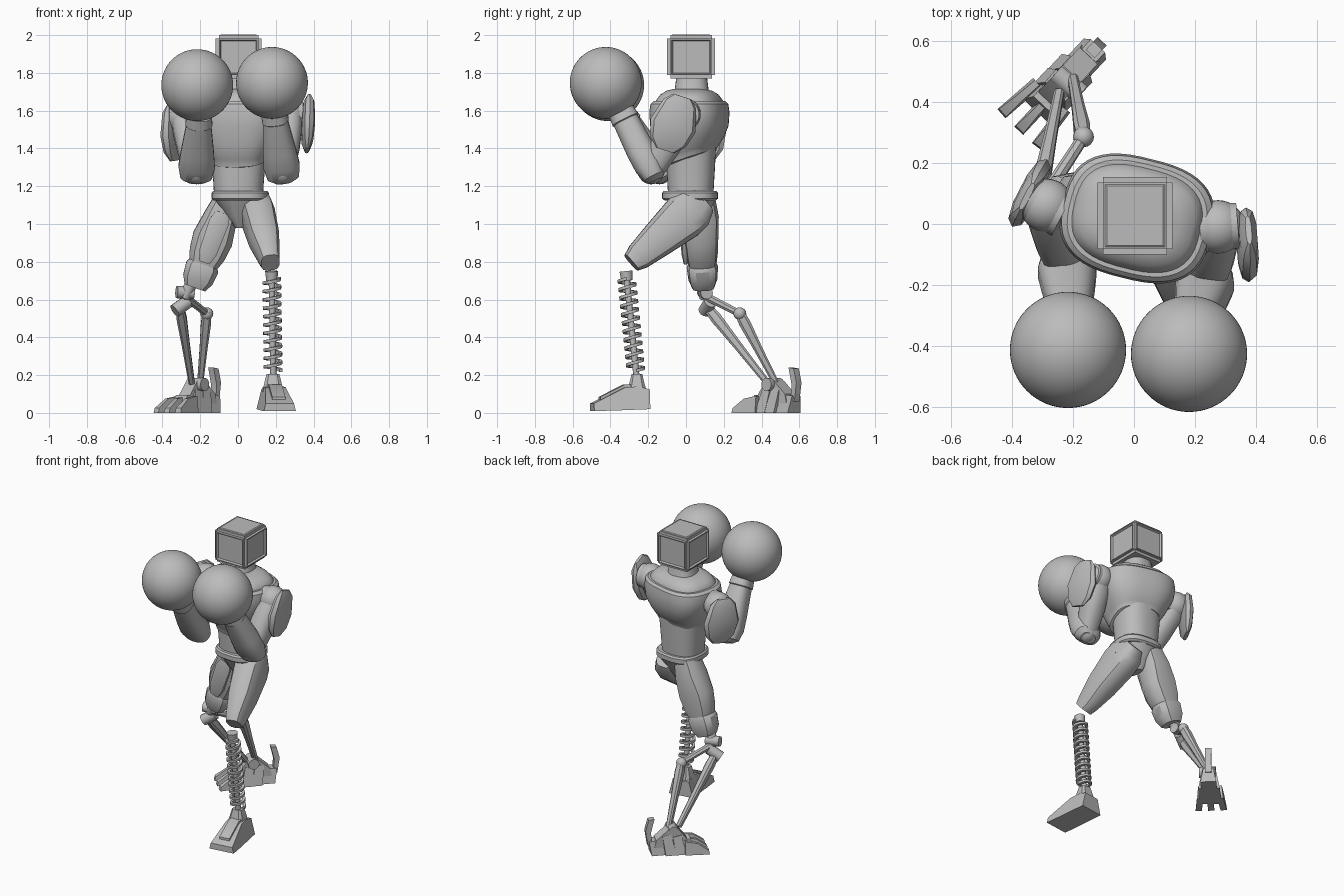
import bpy, bmesh, math
from mathutils import Vector, Matrix

cube = bpy.data.objects.get("Cube")
if cube:
    bpy.data.objects.remove(cube, do_unlink=True)

GREY = bpy.data.materials.new("plain grey")
GREY.use_nodes = True
GREY.diffuse_color = (0.5, 0.5, 0.5, 1)
GREY.node_tree.nodes["Principled BSDF"].inputs["Base Color"].default_value = (0.5, 0.5, 0.5, 1)


def finish(name, bm, matrix=None, angle=35):
    if matrix is not None:
        bm.transform(matrix)
    bmesh.ops.recalc_face_normals(bm, faces=bm.faces[:])
    me = bpy.data.meshes.new(name)
    bm.to_mesh(me)
    bm.free()
    me.materials.append(GREY)
    ob = bpy.data.objects.new(name, me)
    bpy.context.collection.objects.link(ob)
    bpy.ops.object.select_all(action='DESELECT')
    ob.select_set(True)
    bpy.context.view_layer.objects.active = ob
    bpy.ops.object.shade_smooth_by_angle(angle=math.radians(angle))
    return ob


def frame(a, b, side=(1, 0, 0)):
    """Local z runs from a to b, local x leans towards side."""
    a, z = Vector(a), (Vector(b) - Vector(a)).normalized()
    x = Vector(side)
    x = (x - z * x.dot(z)).normalized()
    m = Matrix((x, z.cross(x), z)).transposed().to_4x4()
    m.translation = a
    return m


def skin(bm, rings, closed=True):
    n = len(rings[0])
    for r, s in zip(rings, rings[1:]):
        for i in range(n):
            bm.faces.new((r[i], r[(i + 1) % n], s[(i + 1) % n], s[i]))
    if closed:
        bm.faces.new(rings[0])
        bm.faces.new(rings[-1])


def loft(name, rings, n=8, power=2.0, matrix=None, shear=None):
    """Rings of (height, x radius, y radius) with superellipse outline."""
    bm = bmesh.new()
    loops = []
    for z, rx, ry in rings:
        loop = []
        for i in range(n):
            t = 2 * math.pi * (i + 0.5) / n
            c, s = math.cos(t), math.sin(t)
            x = rx * math.copysign(abs(c) ** (2 / power), c)
            y = ry * math.copysign(abs(s) ** (2 / power), s)
            loop.append(bm.verts.new((x, y, z + (shear(y, z) if shear else 0))))
        loops.append(loop)
    skin(bm, loops)
    return finish(name, bm, matrix)


def rod(name, a, b, r1, r2=None, n=12):
    length = (Vector(b) - Vector(a)).length
    return loft(name, [(0, r1, r1), (length, r2 or r1, r2 or r1)], n, 2, frame(a, b))


def ball(name, c, r, seg=48):
    bm = bmesh.new()
    bmesh.ops.create_uvsphere(bm, u_segments=seg, v_segments=seg // 2, radius=r)
    return finish(name, bm, Matrix.Translation(c))


def slab(name, profile, width, matrix, taper=0.0):
    """Side profile of (forward, up) points, widened, narrower with height."""
    bm = bmesh.new()
    rings = [[bm.verts.new((s * (width - taper * z), -u, z)) for u, z in profile] for s in (-1, 1)]
    skin(bm, rings)
    return finish(name, bm, matrix)


def place(x, y, yaw):
    return Matrix.Translation((x, y, 0)) @ Matrix.Rotation(math.radians(yaw), 4, 'Z')


# Head: rounded block with recessed panels
bm = bmesh.new()
bmesh.ops.create_cube(bm, size=1, matrix=Matrix.Translation((0.003, 0.027, 1.885)) @ Matrix.Diagonal((0.245, 0.255, 0.23, 1)))
sides = [f for f in bm.faces if f.calc_center_median().z > 1.8]
edges = list(bm.edges)
for f in sides:
    bmesh.ops.inset_individual(bm, faces=[f], thickness=0.035, depth=0)
    top = f.normal.z > 0.5
    bmesh.ops.inset_individual(bm, faces=[f], thickness=0.008, depth=0.004 if top else -0.012)
bmesh.ops.bevel(bm, geom=[e for e in edges if e.is_valid], offset=0.018, segments=2, affect='EDGES')
finish("head", bm)
loft("neck", [(1.66, .11, .11), (1.71, .09, .09), (1.79, .08, .08)], 32, 2.5, Matrix.Translation((0.0, 0.03, 0)))

# Torso
chest_at = place(0.01, 0.018, -14)


def lean(y, z):
    return 0.3 * y * max(0, 1.5 - z) / 0.14


loft("chest", [(1.34, .135, .12), (1.345, .15, .135), (1.37, .158, .142), (1.38, .165, .15), (1.44, .2, .175),
               (1.52, .238, .196), (1.59, .25, .2), (1.635, .243, .194), (1.65, .225, .18)],
     48, 2.7, chest_at, lean)
loft("collar", [(1.63, .213, .17), (1.655, .21, .166), (1.685, .185, .145), (1.705, .14, .115), (1.715, .08, .08)],
     48, 2.7, chest_at)
loft("waist", [(1.15, .13, .12), (1.22, .134, .124), (1.32, .142, .13), (1.44, .155, .135)], 40, 2.4,
     Matrix.Translation((0.003, 0.025, 0)))
loft("belt", [(1.125, .14, .135), (1.135, .15, .147), (1.165, .15, .147), (1.175, .142, .138)], 32, 2.8,
     place(0.012, 0.022, -4))
loft("pelvis", [(0.98, .025, .05), (1.04, .075, .085), (1.13, .135, .13)], 12, 2.6, Matrix.Translation((0.01, 0.03, 0)))

# Arms: (label, shoulder, elbow, wrist, glove centre, plate top, plate bottom, plate facing)
arms = [
    ("left", (.275, -.01, 1.58), (.235, -.185, 1.28), (.19, -.345, 1.6), (.18, -.425, 1.747),
     (.375, -.02, 1.675), (.365, -.12, 1.36), (1, .08, 0)),
    ("right", (-.285, .06, 1.56), (-.22, -.14, 1.28), (-.205, -.335, 1.58), (-.216, -.412, 1.735),
     (-.35, .09, 1.635), (-.335, .11, 1.355), (-.87, .45, 0)),
]
for label, sh, el, wr, glove, p_top, p_low, facing in arms:
    out = Vector(facing)
    ball(label + "_glove", glove, 0.19, 64)
    ball(label + "_shoulder", sh, 0.088, 32)
    rod(label + "_shoulder_disc", Vector(sh) - out * .06, Vector(sh) + out * .065, .08, .075, 24)
    rod(label + "_shoulder_pin", Vector(sh) + out * .05, Vector(sh) + out * .085, .045, .04, 16)
    length = (Vector(el) - Vector(sh)).length
    loft(label + "_upper_arm", [(0, .07, .075), (.08, .075, .085), (.2, .075, .08), (length, .06, .065)],
         16, 2.4, frame(sh, el))
    ball(label + "_elbow", el, 0.07, 24)
    length = (Vector(wr) - Vector(el)).length
    loft(label + "_forearm", [(-.06, .05, .035), (-.035, .085, .06), (.03, .097, .075), (.12, .088, .078),
                              (length - .06, .066, .07), (length - .055, .072, .076), (length, .066, .07)],
         20, 2.6, frame(el, wr))
    loft(label + "_arm_plate", [(0, .01, .05), (.04, .03, .09), (.16, .036, .125), (.25, .03, .1),
                                (.3, .012, .05)], 10, 2.6, frame(p_top, p_low, facing))

# Left leg: thigh, hinge, coil and foot
hip, knee = (.09, .06, 1.1), (.175, -.30, .785)
thigh = frame(hip, knee)
loft("left_thigh", [(-.04, .06, .08), (.03, .085, .12), (.1, .09, .125), (.28, .082, .098), (.42, .058, .075),
                    (.47, .05, .055)], 12, 3, thigh)
loft("left_thigh_panel", [(.06, .012, .05), (.1, .018, .065), (.36, .014, .05), (.42, .008, .03)], 8, 4,
     thigh @ Matrix.Translation((.08, 0, 0)) @ Matrix.Rotation(math.radians(-5), 4, 'Y'))
loft("left_thigh_cap", [(.05, .05, .02), (.1, .06, .03), (.4, .04, .025), (.44, .03, .01)], 8, 4,
     thigh @ Matrix.Translation((0, .09, 0)) @ Matrix.Rotation(math.radians(7), 4, 'X'))
rod("left_knee", (.135, -.32, .77), (.22, -.32, .77), .045, n=24)
rod("left_knee_pin", (.13, -.32, .77), (.226, -.32, .77), .02)
top, foot_top = (.178, -.318, .75), (.187, -.262, .19)
rod("coil_core", top, foot_top, .017)
rod("coil_socket", top, (.179, -.313, .70), .035, .03, 16)

bm = bmesh.new()
turns, steps, coils = 11, 18, []
for i in range(turns * steps + 1):
    t = 2 * math.pi * i / steps
    h = .04 + .49 * i / (turns * steps)
    coils.append([bm.verts.new((r * math.cos(t), r * math.sin(t), h + dz))
                  for r, dz in ((.033, -.008), (.05, -.008), (.05, .008), (.033, .008))])
skin(bm, coils)
finish("coil_spring", bm, frame(top, foot_top))

foot = place(.18, -.2, 8)
slab("left_foot", [(0, .02), (0, .125), (.06, .14), (.13, .135), (.3, .05), (.3, .01), (.2, .012)], .088, foot, .25)
slab("left_foot_ridge", [(.07, .1), (.07, .15), (.13, .15), (.26, .085), (.26, .05)], .035, foot)
loft("left_ankle", [(.11, .058, .055), (.17, .045, .038), (.205, .035, .03)], 8, 4, Matrix.Translation((.185, -.26, 0)))

# Right leg: thigh and knee
thigh = frame((-.065, .07, 1.11), (-.23, .092, .66))
loft("right_thigh", [(-.03, .07, .085), (.08, .092, .1), (.2, .112, .092), (.29, .1, .085), (.35, .078, .075)],
     10, 2.8, thigh)
loft("right_thigh_cuff", [(.34, .08, .075), (.36, .092, .083), (.43, .085, .077), (.475, .06, .06)], 10, 2.8, thigh)
loft("right_thigh_panel", [(.05, .035, .012), (.1, .055, .02), (.27, .05, .02), (.33, .03, .01)], 8, 4,
     thigh @ Matrix.Translation((0, .088, 0)))
rod("right_knee_pin", (-.325, .09, .64), (-.235, .11, .635), .033, n=16)
rod("right_knee_stem", (-.24, .09, .7), (-.285, .1, .61), .035, .03)

# Right shin: two struts joined by a link
ankle = Vector((-.215, .46, .15))
front_joint, rear_joint = Vector((-.305, .125, .545)), Vector((-.165, .285, .525))
rod("shin_link", (-.285, .10, .62), rear_joint, .022, .02, 8)
rod("shin_hinge", (-.335, .1, .54), (-.265, .13, .59), .036, n=12)
ball("shin_rear_joint", rear_joint, .034, 16)
for name, joint, shift in (("front_strut", front_joint, -.03), ("rear_strut", rear_joint, .015)):
    end = ankle + Vector((shift, shift, .01))
    span = (end - joint).length
    loft(name, [(-.02, .022, .026), (.06, .028, .032), (span * .5, .022, .024), (span, .017, .018)],
         8, 3, frame(joint, end))

# Right foot: overlapping plates, toes and an upright heel spur
foot = place(-.135, .565, -43)
for i, (start, end, height, width) in enumerate([(-.01, .07, .09, .05), (.075, .135, .125, .068),
                                               (.14, .2, .115, .07), (.205, .26, .085, .06)]):
    slab("foot_plate_%d" % i, [(start, 0), (start - .015, height), (end - .02, height + .01), (end + .01, 0)],
         width, foot, .2)
for i in (-1, 0, 1):
    slab("toe_%d" % (i + 2), [(.2, .0), (.2, .09), (.28, .075), (.35, .025), (.355, 0)], .02,
         foot @ Matrix.Translation((i * .042, 0, 0)) @ Matrix.Rotation(math.radians(6 * i), 4, 'Z'), .1)
slab("foot_core", [(.0, .015), (.02, .1), (.1, .17), (.16, .17), (.22, .09), (.25, .015)], .04, foot)
slab("heel_spur", [(-.005, .06), (-.01, .15), (.012, .24), (-.025, .235), (-.045, .16), (-.03, .06)], .02, foot)
rod("right_ankle", ankle + Vector((-.04, .035, .0)), ankle + Vector((.04, -.035, .0)), .035, n=16)
